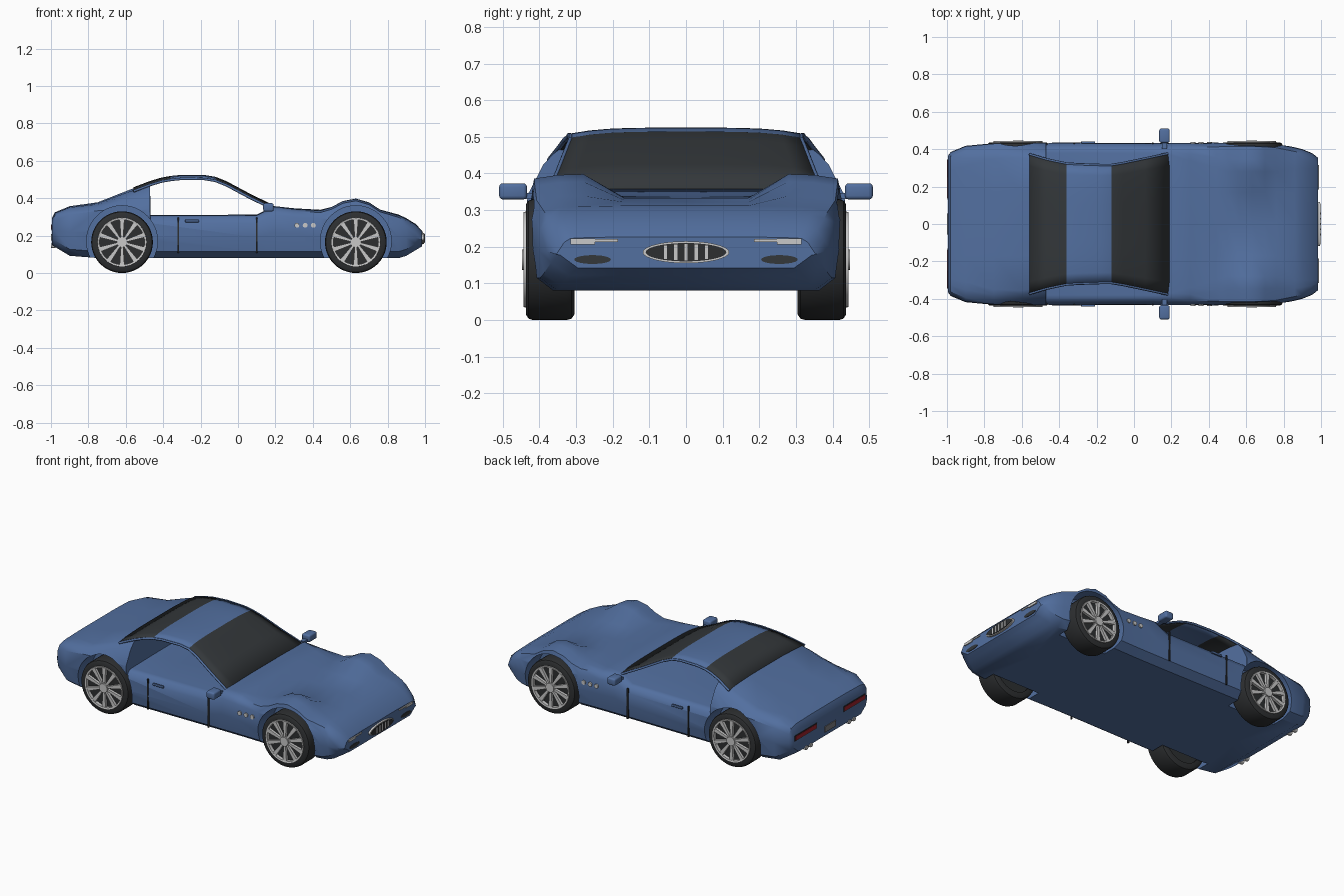
import bpy, bmesh, math
from mathutils import Matrix, Vector

old = bpy.data.objects.get("Cube")
if old:
    bpy.data.objects.remove(old, do_unlink=True)


def material(name, rgb, rough=0.6):
    m = bpy.data.materials.new(name)
    m.use_nodes = True
    m.diffuse_color = (*rgb, 1)
    node = next(n for n in m.node_tree.nodes if n.type == 'BSDF_PRINCIPLED')
    node.inputs["Base Color"].default_value = (*rgb, 1)
    node.inputs["Roughness"].default_value = rough
    return m


BLUE = material("blue_paint", (0.085, 0.16, 0.35))
GLASS = material("dark_glass", (0.033, 0.038, 0.042))
RUBBER = material("black_rubber", (0.026, 0.028, 0.03))
SILVER = material("silver", (0.58, 0.58, 0.58))
RED = material("red_lamp", (0.35, 0.015, 0.025))
GREY = material("grey_plate", (0.2, 0.2, 0.21))


def smooth(ob, angle=35):
    bpy.ops.object.select_all(action='DESELECT')
    ob.select_set(True)
    bpy.context.view_layer.objects.active = ob
    bpy.ops.object.shade_smooth_by_angle(angle=math.radians(angle))


def finish(name, bm, mats):
    bmesh.ops.recalc_face_normals(bm, faces=bm.faces)
    me = bpy.data.meshes.new(name)
    bm.to_mesh(me)
    bm.free()
    for m in mats:
        me.materials.append(m)
    ob = bpy.data.objects.new(name, me)
    bpy.context.collection.objects.link(ob)
    smooth(ob)
    return ob


def bridge(bm, rings, closed=True):
    n = len(rings[0])
    for a, b in zip(rings, rings[1:]):
        for i in range(n if closed else n - 1):
            j = (i + 1) % n
            bm.faces.new((a[i], a[j], b[j], b[i]))


def box(name, centre, size, mat, bevel=0.0):
    bm = bmesh.new()
    bmesh.ops.create_cube(bm, size=1, matrix=Matrix.Translation(centre) @ Matrix.Diagonal((*size, 1)))
    if bevel:
        bmesh.ops.bevel(bm, geom=bm.edges[:], offset=bevel, segments=3, profile=0.5, affect='EDGES')
    return finish(name, bm, [mat])


def disc(name, centre, radii, depth, axis, mat, sides=24):
    # Elliptical cylinder facing along x or y; radii are (horizontal, vertical)
    bm = bmesh.new()
    turn = Matrix.Rotation(math.pi / 2, 4, 'X')
    if axis == 'X':
        turn = Matrix.Rotation(math.pi / 2, 4, 'Z') @ turn
    bmesh.ops.create_cone(bm, cap_ends=True, segments=sides, radius1=1, radius2=1, depth=1,
                          matrix=Matrix.Translation(centre) @ turn @ Matrix.Diagonal((*radii, depth, 1)))
    return finish(name, bm, [mat])


AXLES = {"nose": .63, "tail": -.62}
SIDES = {"front": -1, "back": 1}

# Body shell stations: x, half width, top edge half width, crown height
STATIONS = [(-.995, .365, .29, .292), (-.98, .385, .29, .324), (-.9, .418, .31, .357), (-.75, .432, .35, .378),
            (-.6, .436, .355, .437), (-.47, .436, .335, .487), (-.468, .436, .38, .31), (.1, .432, .38, .312),
            (.19, .432, .37, .358), (.3, .432, .34, .346), (.44, .435, .3, .338), (.5, .437, .28, .336),
            (.56, .437, .28, .335), (.63, .437, .28, .333), (.7, .435, .28, .328), (.76, .43, .28, .322),
            (.86, .41, .3, .312), (.9, .4, .3, .293), (.95, .38, .3, .262), (.983, .355, .3, .227)]


def section(x, width, edge, crown):
    # Floor tucks up at both ends, haunches slope, nose wings swell over the axle
    floor = .08 + .6 * max(0, abs(x) - .88)
    drop = .015 + .35 * max(0, crown - .35)
    phase = min(1, abs(x - AXLES["nose"]) / .16)
    wing = .068 * math.cos(phase * math.pi / 2)
    flank = min(.34, crown - .045)
    shoulder = (width - .015 - drop / 2, crown - drop + wing)
    rim = (edge, crown - drop / 5 + wing)
    middle = ((shoulder[0] + rim[0]) / 2, (shoulder[1] + rim[1]) / 2 + .004)
    half = [(width - .06, floor), (width - .012, floor + .035), (width, (floor + .035 + flank) / 2),
            (width - .003, flank), shoulder, middle, rim, (.17, crown)]
    loop = [(0, floor)] + half + [(0, crown)] + [(-y, z) for y, z in reversed(half)]
    return [(x, y, z) for y, z in loop]


bm = bmesh.new()
rings = [[bm.verts.new(p) for p in section(*row)] for row in STATIONS]
bridge(bm, rings)
bm.faces.new(rings[0])
bm.faces.new(rings[-1])
body = finish("body_shell", bm, [BLUE])

# Wheel arches
cutters = []
for x in AXLES.values():
    for s in SIDES.values():
        c = disc("arch_cutter", (x, s * .395, .17), (.19, .19), .21, 'Y', BLUE, 48)
        c.hide_render = True
        cutters.append(c)
        mod = body.modifiers.new("arch", 'BOOLEAN')
        mod.operation, mod.object, mod.solver = 'DIFFERENCE', c, 'EXACT'
bpy.context.view_layer.update()
cut = bpy.data.meshes.new_from_object(body.evaluated_get(bpy.context.evaluated_depsgraph_get()))
body.modifiers.clear()
body.data = cut
for c in cutters:
    bpy.data.objects.remove(c, do_unlink=True)
smooth(body)

# Canopy: rear window, roof and windscreen in one cambered strip
PROFILE = [(-.56, .37, .458), (-.47, .343, .492), (-.41, .33, .51), (-.36, .32, .519), (-.3, .316, .525),
           (-.18, .312, .524), (-.12, .312, .514), (-.06, .322, .49), (.06, .347, .426), (.19, .375, .362)]
bm = bmesh.new()
steps = [i / 6 for i in range(-6, 7)]
rows = [[bm.verts.new((x, t * hw, z - .016 * t ** 4)) for t in steps] for x, hw, z in PROFILE]
bridge(bm, rows, closed=False)
for f in bm.faces:
    f.material_index = 0 if -.36 < f.calc_center_median().x < -.12 else 1
canopy = finish("roof_and_windows", bm, [BLUE, GLASS])
mod = canopy.modifiers.new("thickness", 'SOLIDIFY')
mod.thickness, mod.offset = .012, -1 if canopy.data.polygons[0].normal.z > 0 else 1

# Slim rails along the canopy edges
for side, s in SIDES.items():
    cu = bpy.data.curves.new("roof_rail_" + side, 'CURVE')
    cu.dimensions, cu.bevel_depth, cu.bevel_resolution = '3D', .007, 1
    sp = cu.splines.new('POLY')
    sp.points.add(len(PROFILE) - 1)
    for p, (x, hw, z) in zip(sp.points, PROFILE):
        p.co = (x, s * (hw + .003), z - .021, 1)
    cu.materials.append(BLUE)
    bpy.context.collection.objects.link(bpy.data.objects.new("roof_rail_" + side, cu))


def lathe(name, centre, s, profile, mat, sides=48):
    # Ring spun around the y axle from (radius, outward distance) pairs
    bm = bmesh.new()
    rings = []
    for k in range(sides):
        a = 2 * math.pi * k / sides
        rings.append([bm.verts.new(Vector(centre) + Vector((r * math.cos(a), s * y, r * math.sin(a))))
                      for r, y in profile])
    bridge(bm, rings + [rings[0]])
    return finish(name, bm, [mat])


# Wheels
for end, x in AXLES.items():
    for side, s in SIDES.items():
        tag = f"_{end}_{side}"
        c = (x, 0, .165)
        lathe("tyre" + tag, c, s, [(.125, .305), (.15, .305), (.161, .312), (.165, .325), (.165, .418),
                                   (.161, .43), (.15, .437), (.125, .437)], RUBBER)
        disc("wheel_back" + tag, (x, s * .37, .165), (.128, .128), .1, 'Y', RUBBER, 40)
        lathe("rim" + tag, c, s, [(.12, .42), (.12, .441), (.13, .443), (.133, .42)], SILVER)
        disc("hub" + tag, (x, s * .432, .165), (.028, .028), .03, 'Y', SILVER)
        bm = bmesh.new()
        for k in range(10):
            m = Matrix.Translation((x, s * .432, .165)) @ Matrix.Rotation(k * math.pi / 5, 4, 'Y')
            for v in bmesh.ops.create_cube(bm, size=1)['verts']:
                w = .026 if v.co.z > 0 else .012
                v.co = m @ Vector((v.co.x * w, v.co.y * .016, .073 + v.co.z * .1))
        finish("spokes" + tag, bm, [SILVER])

# Side details: seams, handles, vents and mirrors
for side, s in SIDES.items():
    for label, x in (("rear", -.32), ("fore", .1)):
        box(f"door_seam_{label}_{side}", (x, s * .432, .203), (.008, .009, .19), RUBBER)
    box("door_handle_" + side, (-.245, s * .436, .278), (.075, .012, .014), BLUE, .004)
    for i in range(3):
        disc(f"vent_{i + 1}_{side}", (.315 + .044 * i, s * .432, .255), (.013, .013), .014, 'Y', SILVER, 16)
    box("mirror_" + side, (.163, s * .472, .351), (.056, .076, .044), BLUE, .01)
    box("mirror_stem_" + side, (.163, s * .425, .338), (.025, .05, .016), BLUE)

# Nose: grille, headlamps and fog lamps
disc("grille_frame", (.985, 0, .185), (.118, .03), .02, 'X', SILVER, 40)
disc("grille_mesh", (.988, 0, .185), (.11, .025), .02, 'X', RUBBER, 40)
for i in range(-2, 3):
    box(f"grille_bar_{i + 3}", (.994, i * .028, .185), (.012, .009, .046 - .004 * abs(i)), SILVER)
for side, s in SIDES.items():
    box("headlamp_" + side, (.982, s * .25, .217), (.012, .13, .008), SILVER)
    box("headlamp_end_" + side, (.982, s * .282, .214), (.014, .066, .016), SILVER)
    disc("fog_lamp_" + side, (.981, s * .255, .165), (.05, .012), .01, 'X', GLASS)

# Tail: lamps, plate and exhausts
box("number_plate", (-.996, 0, .19), (.008, .11, .035), GREY)
for side, s in SIDES.items():
    box("tail_lamp_rim_" + side, (-.994, s * .24, .245), (.008, .216, .034), RUBBER)
    box("tail_lamp_" + side, (-.996, s * .24, .245), (.008, .204, .024), RED)
    for i in range(2):
        disc(f"exhaust_{i + 1}_{side}", (-.988, s * (.19 + .045 * i), .145), (.016, .012), .024, 'X', SILVER, 16)
